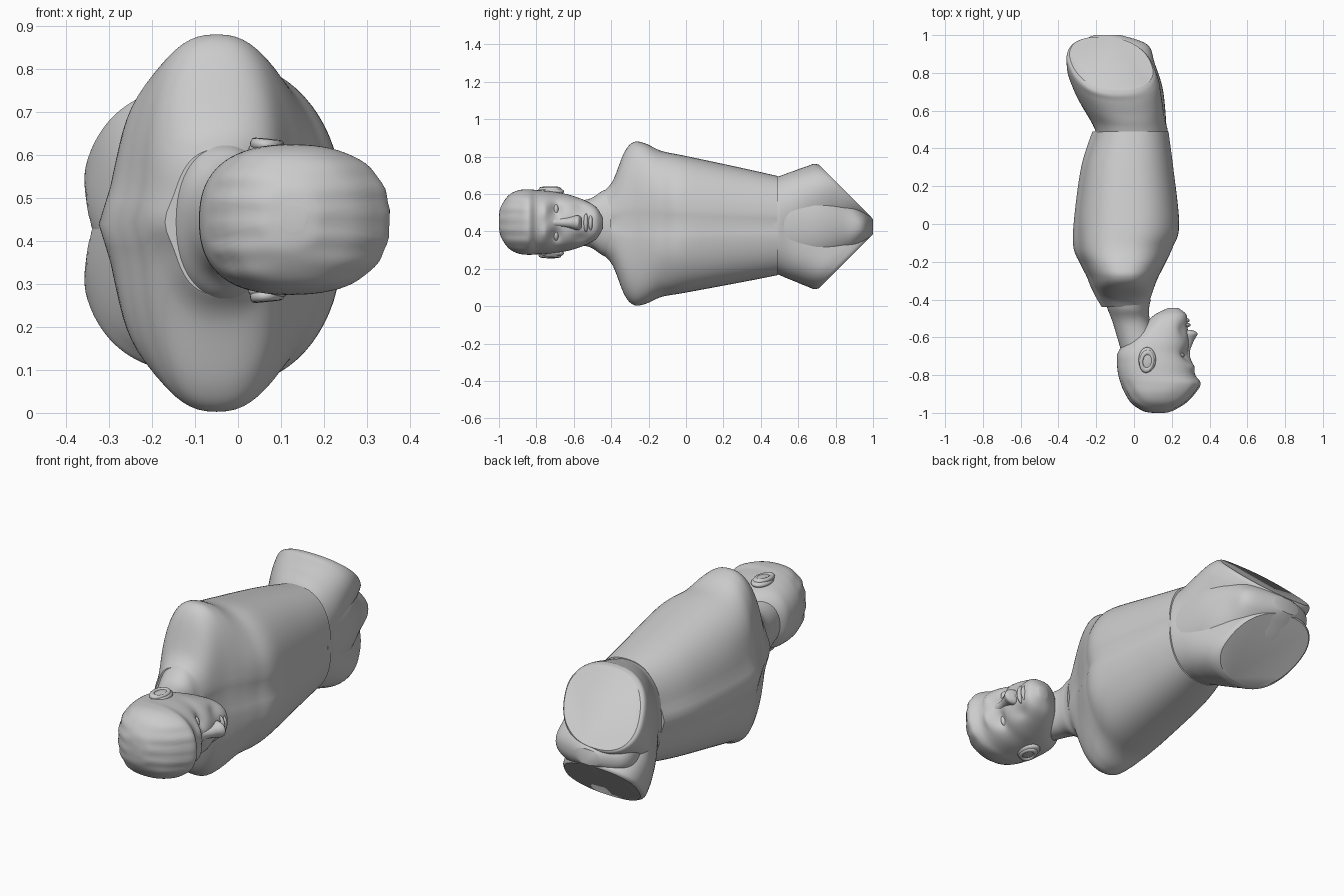
import bpy, bmesh
from math import sin, cos, pi, exp, radians

cube = bpy.data.objects.get("Cube")
if cube:
    bpy.data.objects.remove(cube)

colour = (0.6, 0.6, 0.6, 1)
grey = bpy.data.materials.new("plain grey")
grey.use_nodes = True
grey.diffuse_color = colour
grey.node_tree.nodes["Principled BSDF"].inputs["Base Color"].default_value = colour

SIDES = 72


def axis(y):
    """Height of the body's plane of symmetry, which sinks slightly towards the hips."""
    return 0.438 - 0.014 * y


def finish(ob):
    ob.data.materials.append(grey)
    bpy.ops.object.select_all(action="DESELECT")
    ob.select_set(True)
    bpy.context.view_layer.objects.active = ob
    bpy.ops.object.shade_smooth_by_angle(angle=radians(38))


def spline(rows, steps=8):
    """Catmull-Rom interpolation between cross-section rows."""
    smooth = []
    last = len(rows) - 1
    for i in range(last):
        before, start, end, after = (rows[min(max(i + k, 0), last)] for k in (-1, 0, 1, 2))
        for step in range(steps):
            t = step / steps
            row = []
            for p, q, r, w in zip(before, start, end, after):
                curve = 2 * p - 5 * q + 4 * r - w + t * (3 * (q - r) + w - p)
                row.append(q + t * (r - p + t * curve) / 2)
            smooth.append(row)
    return smooth + [rows[last]]


def signed_power(value, power):
    return abs(value) ** power * (1 if value > 0 else -1)


def loft(name, rows, roundness, bias=0.5, shape=None, side=1):
    """Skin superellipse sections; each row is y, back, front, half width, then offset and tilt."""
    bm = bmesh.new()
    rings = []
    for y, back, front, half_width, *lean in spline(rows):
        offset, tilt = lean or (0, 0)
        tilt = radians(tilt)
        widest = back + (front - back) * bias
        ring = []
        for k in range(SIDES):
            angle = 2 * pi * k / SIDES
            facing = cos(angle)
            depth = signed_power(facing, 2 / roundness)
            across = half_width * signed_power(sin(angle), 2 / roundness)
            x = widest + depth * (front - widest if depth > 0 else widest - back)
            along = y - across * sin(tilt)
            out = offset + across * cos(tilt)
            if shape:
                x += shape(along, out, facing)
            ring.append(bm.verts.new((x, along, axis(y) + side * out)))
        rings.append(ring)
    for ring, following in zip(rings, rings[1:]):
        for k in range(SIDES):
            j = (k + 1) % SIDES
            bm.faces.new((ring[k], ring[j], following[j], following[k]))
    bm.faces.new(rings[0])
    bm.faces.new(rings[-1])
    bmesh.ops.recalc_face_normals(bm, faces=bm.faces)
    mesh = bpy.data.meshes.new(name)
    bm.to_mesh(mesh)
    bm.free()
    ob = bpy.data.objects.new(name, mesh)
    bpy.context.collection.objects.link(ob)
    finish(ob)


def ball(name, x, y, out, size):
    bpy.ops.mesh.primitive_uv_sphere_add(segments=32, ring_count=16, location=(x, y, axis(y) + out))
    ob = bpy.context.object
    ob.name, ob.scale = name, size
    finish(ob)


def bump(value, centre, width):
    return exp(-((value - centre) / width) ** 2)


def clamp(value):
    return min(1, max(0, value))


# Torso with chest muscles, chest line, spine groove and shoulder blades
def torso_shape(y, out, facing):
    chest_line = 0.01 * bump(out, 0, 0.03)
    chest = 0.01 * bump(y, -0.1, 0.1) * bump(abs(out), 0.16, 0.1)
    spine = 0.02 * bump(out, 0, 0.05)
    return facing * (chest - chest_line if facing > 0 else spine - chest)


loft("torso", [
    (-0.44, -0.15, 0.07, 0.17),
    (-0.39, -0.18, 0.09, 0.23),
    (-0.33, -0.21, 0.11, 0.38),
    (-0.28, -0.23, 0.13, 0.435),
    (-0.22, -0.26, 0.16, 0.43),
    (-0.13, -0.3, 0.2, 0.39),
    (0, -0.3, 0.24, 0.365),
    (0.3, -0.26, 0.21, 0.305),
    (0.49, -0.2, 0.185, 0.265),
], 2.4, shape=torso_shape)


# Hips: each runs from the full waist to a slanted flat thigh cut, leaning back towards the middle
def hip_shape(y, out, facing):
    return 0.4 * (out - 0.19) * clamp((y - 0.5) / 0.3)


for label, side in (("left", 1), ("right", -1)):
    loft(label + "_hip", [
        (0.47, -0.2, 0.18, 0.255, 0, 0),
        (0.55, -0.22, 0.175, 0.255, 0.02, 6),
        (0.66, -0.27, 0.165, 0.23, 0.08, 20),
        (0.77, -0.32, 0.14, 0.215, 0.145, 35),
        (0.83, -0.34, 0.11, 0.214, 0.18, 44),
        (0.85, -0.33, 0.09, 0.2, 0.19, 45),
    ], 2.3, shape=hip_shape, side=side)

# Middle of the pelvis, joining the two hips in a blunt edge
loft("pelvis_core", [
    (0.47, -0.19, 0.175, 0.25),
    (0.7, -0.28, 0.155, 0.24),
    (0.85, -0.33, 0.11, 0.18),
    (0.95, -0.31, 0.07, 0.09),
    (1, -0.21, -0.07, 0.04),
], 2.2)

# Neck
loft("neck", [
    (-0.4, -0.16, 0.09, 0.19),
    (-0.45, -0.14, 0.08, 0.17),
    (-0.53, -0.11, 0.09, 0.125),
    (-0.7, -0.06, 0.16, 0.115),
], 2.2)


# Head with eye sockets, brow ridges, cheeks and combed hair ridges
def head_shape(y, out, facing):
    comb = 0.003 * sin(110 * out) * clamp((-0.82 - y) / 0.05)
    socket = 0.03 * bump(abs(out), 0.07, 0.04) * bump(y, -0.695, 0.03)
    brow = 0.012 * bump(abs(out), 0.06, 0.045) * bump(y, -0.755, 0.02)
    cheek = 0.018 * bump(abs(out), 0.085, 0.03) * bump(y, -0.56, 0.04)
    return comb + max(0, facing) * (brow - socket - cheek)


loft("head", [
    (-1, 0.1, 0.16, 0.03),
    (-0.99, 0.05, 0.2, 0.08),
    (-0.95, -0.01, 0.27, 0.14),
    (-0.9, -0.045, 0.32, 0.168),
    (-0.845, -0.07, 0.353, 0.175),
    (-0.8, -0.083, 0.325, 0.172),
    (-0.74, -0.09, 0.31, 0.168),
    (-0.68, -0.085, 0.29, 0.16),
    (-0.62, -0.04, 0.29, 0.148),
    (-0.54, 0.045, 0.283, 0.12),
    (-0.48, 0.11, 0.277, 0.085),
    (-0.445, 0.18, 0.235, 0.03),
], 2.4, bias=0.45, shape=head_shape)

# Nose and lips
loft("nose", [
    (-0.76, 0.24, 0.307, 0.03),
    (-0.68, 0.24, 0.296, 0.024),
    (-0.62, 0.24, 0.316, 0.03),
    (-0.58, 0.24, 0.336, 0.04),
    (-0.56, 0.24, 0.305, 0.03),
], 2)
ball("upper_lip", 0.268, -0.535, 0, (0.032, 0.014, 0.05))
ball("lower_lip", 0.264, -0.51, 0, (0.031, 0.014, 0.044))

# Eyes and ears on both sides
for label, side in (("left", 1), ("right", -1)):
    ball(label + "_eye", 0.242, -0.695, side * 0.066, (0.025, 0.015, 0.032))
    ball(label + "_ear", 0.07, -0.72, side * 0.165, (0.046, 0.068, 0.022))
    ear_rim_at = (0.068, -0.727, axis(-0.727) + side * 0.176)
    bpy.ops.mesh.primitive_torus_add(major_segments=40, minor_segments=12, location=ear_rim_at,
                                     major_radius=0.033, minor_radius=0.011)
    rim = bpy.context.object
    rim.name = label + "_ear_rim"
    rim.scale = (0.9, 1.4, 1.2)
    rim.rotation_euler = (0, side * radians(6), radians(-8))
    finish(rim)
